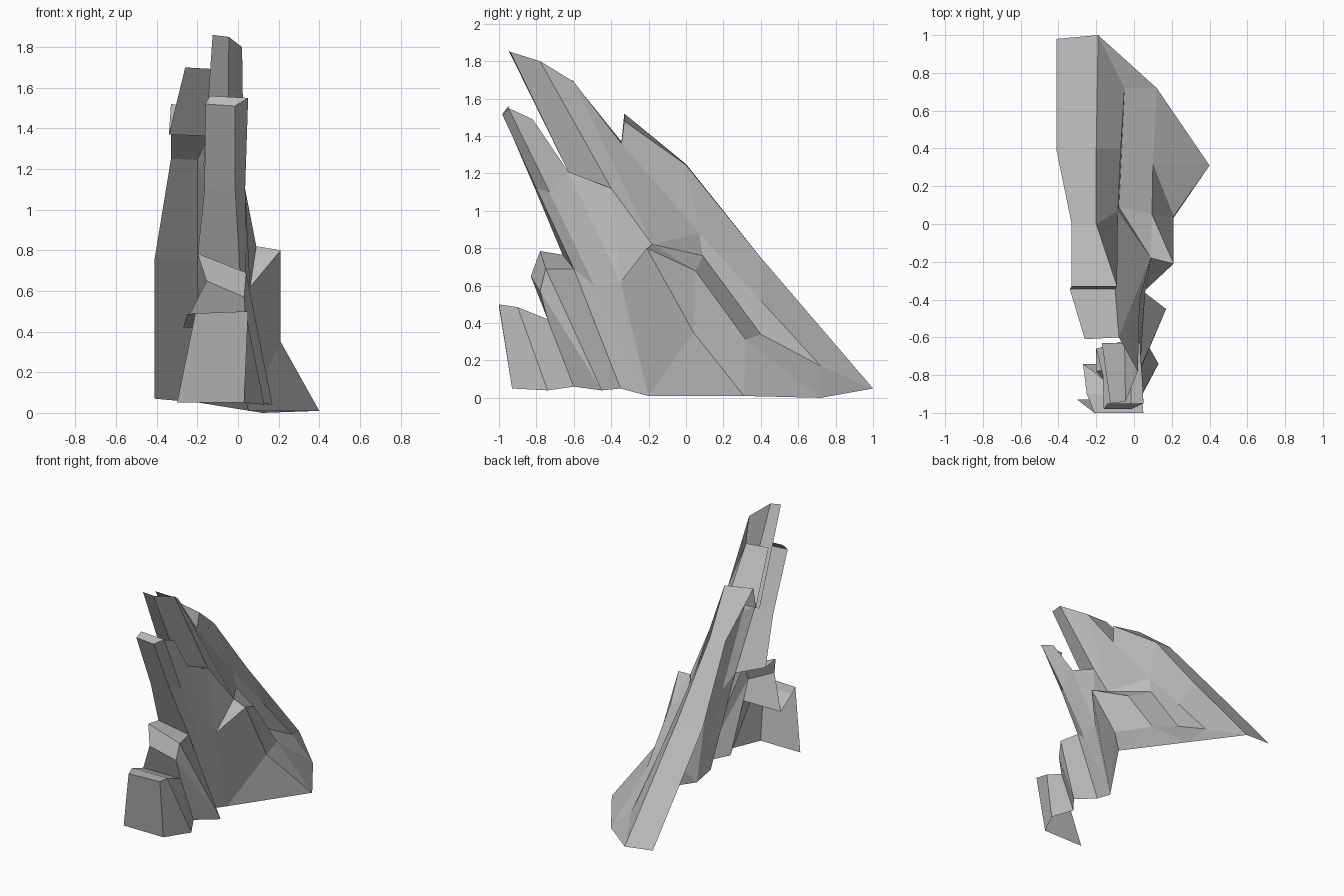
import bpy
import bmesh
from mathutils import Vector

default_cube = bpy.data.objects.get("Cube")
if default_cube:
    bpy.data.objects.remove(default_cube, do_unlink=True)

# One plain grey stone for the whole outcrop
stone = bpy.data.materials.new("grey_stone")
stone.use_nodes = True
stone_colour = (0.5, 0.5, 0.5, 1)
stone.diffuse_color = stone_colour
stone_shader = stone.node_tree.nodes["Principled BSDF"]
stone_shader.inputs["Base Color"].default_value = stone_colour
stone_shader.inputs["Roughness"].default_value = 0.9


def add_strip(mesh, first_ridge, second_ridge):
    """Span two ridge lines of equal length with quads."""
    first = [mesh.verts.new(point) for point in first_ridge]
    second = [mesh.verts.new(point) for point in second_ridge]
    for a, b, c, d in zip(first, first[1:], second[1:], second):
        mesh.faces.new((a, b, c, d))


def rock_shell(name, *strips):
    """Join strips into one open, flat shaded shell that faces outward."""
    mesh = bmesh.new()
    for first_ridge, second_ridge in strips:
        add_strip(mesh, first_ridge, second_ridge)
    bmesh.ops.remove_doubles(mesh, verts=mesh.verts[:], dist=0.001)
    bmesh.ops.recalc_face_normals(mesh, faces=mesh.faces[:])
    outward = Vector((1, 0, 0.5))
    facing = sum(face.normal.dot(outward) * face.calc_area() for face in mesh.faces)
    if facing < 0:
        bmesh.ops.reverse_faces(mesh, faces=mesh.faces[:])
    data = bpy.data.meshes.new(name)
    mesh.to_mesh(data)
    mesh.free()
    data.materials.append(stone)
    rock = bpy.data.objects.new(name, data)
    bpy.context.collection.objects.link(rock)
    return rock


# Points where neighbouring rocks meet
shoulder = (.06, -.35, .62)
foot = (.05, -.2, .01)
slab_foot = (.04, -.35, .05)
step_foot = (.05, -.6, .06)
slab_joint = (.03, -.63, 1.21)
slab_knee = (.01, -.6, .69)
ledge_back = (-.2, -.66, .765)
back_foot = (.12, .72, 0)
fin_heel = (-.1, -.345, 1.36)
fin_step = [(-.26, -.61, 1.7), (-.34, -.345, 1.37)]

# Ridge lines shared between the back slab, fin and base block
back_edge = [(-.33, -.33, 1.52), (-.33, 0, 1.25), (-.41, .39, .76), (-.41, .98, .07)]
back_ridge = [(-.09, -.33, 1.48), (-.2, 0, 1.245), (-.2, .4, .75), (-.19, 1, .05)]
wall_line = [fin_heel, (-.085, .07, .88), (-.07, .4, .52), (-.05, .72, .17)]
bench_line = [(-.08, .09, .76), (-.065, .4, .34), wall_line[3]]
block_peak, block_bend, block_low = (.09, -.18, .82), (.095, .05, .68), (.1, .32, .31)
outer_peak, outer_bend, outer_low = (.21, -.21, .8), (.21, .04, .35), (.4, .31, .01)

# Long sloping slab at the back, capped at its front edge
rock_shell(
    "back_slab",
    (back_edge, back_ridge),
    (back_ridge, wall_line),
    (wall_line[1:], bench_line),
    ([wall_line[3]] * 2, [back_ridge[3], back_foot]),
    ([back_edge[0], back_ridge[0]], [fin_step[1], fin_heel]),
)

# Bulging block at the base, with the bench joining it to the slab
rock_shell(
    "base_block",
    (bench_line, [block_bend, block_low, back_foot]),
    ([bench_line[0]] * 2, [block_peak, block_bend]),
    ([block_peak, block_bend, block_bend, block_low, block_low, back_foot],
     [outer_peak, outer_peak, outer_bend, outer_bend, outer_low, outer_low]),
    ([outer_peak, outer_bend, outer_low], [shoulder, foot, foot]),
    ([shoulder] * 2, [outer_peak, block_peak]),
)

# Tallest fin, leaning forward and open behind
fin_ridge = [(-.045, -.94, 1.85), (.02, -.78, 1.8), (-.08, -.6, 1.69), fin_heel]
fin_waist = [(-.05, -.63, 1.21), (.03, -.4, 1.12), block_peak, wall_line[1]]
fin_left = [(-.125, -.95, 1.86), (-.17, -.63, 1.21)]
rock_shell(
    "tall_fin",
    (fin_left, [fin_ridge[0], fin_waist[0]]),
    (fin_step, fin_ridge[2:]),
    (fin_ridge, fin_waist),
    (fin_waist[:3], [slab_joint, shoulder, shoulder]),
    ([block_peak] * 2, [wall_line[1], bench_line[0]]),
)

# Narrow slab in front of the fin
slab_left = [(-.16, -.98, 1.52), (-.165, -.8, 1.1), ledge_back]
slab_front = [(-.015, -.98, 1.51), (-.015, -.8, 1.12), slab_knee, slab_foot]
slab_back = [(.05, -.95, 1.55), (.035, -.73, 1.1), (.04, -.49, .6), foot]
slab_crest = [(.045, -.82, 1.49), slab_joint, shoulder, foot]
slab_tip = (-.14, -.95, 1.56)
rock_shell(
    "front_slab",
    (slab_left, slab_front[:3]),
    (slab_front, slab_back),
    (slab_back, slab_crest),
    ([slab_left[0], slab_front[0]], [slab_tip, slab_back[0]]),
)

# Two stepped boulders at the foot of the front slab
upper_left = [ledge_back, (-.2, -.78, .785), (-.155, -.83, .65), (-.27, -.74, .42)]
upper_right = [slab_knee, (.04, -.75, .69), (.03, -.78, .57), (.04, -.74, .42)]
upper_corner = (.17, -.45, .04)
rock_shell(
    "upper_boulder",
    (upper_left, upper_right),
    (upper_right, [slab_foot, upper_corner, upper_corner, step_foot]),
)

lower_left = [upper_left[3], (-.25, -.9, .485), (-.21, -1, .49), (-.3, -.93, .05)]
lower_right = [upper_right[3], (.04, -.9, .485), (.05, -1, .5), (.03, -.93, .05)]
rock_shell(
    "lower_boulder",
    (lower_left, lower_right),
    (lower_right[:3], [step_foot, (.13, -.74, .04), lower_right[3]]),
)
